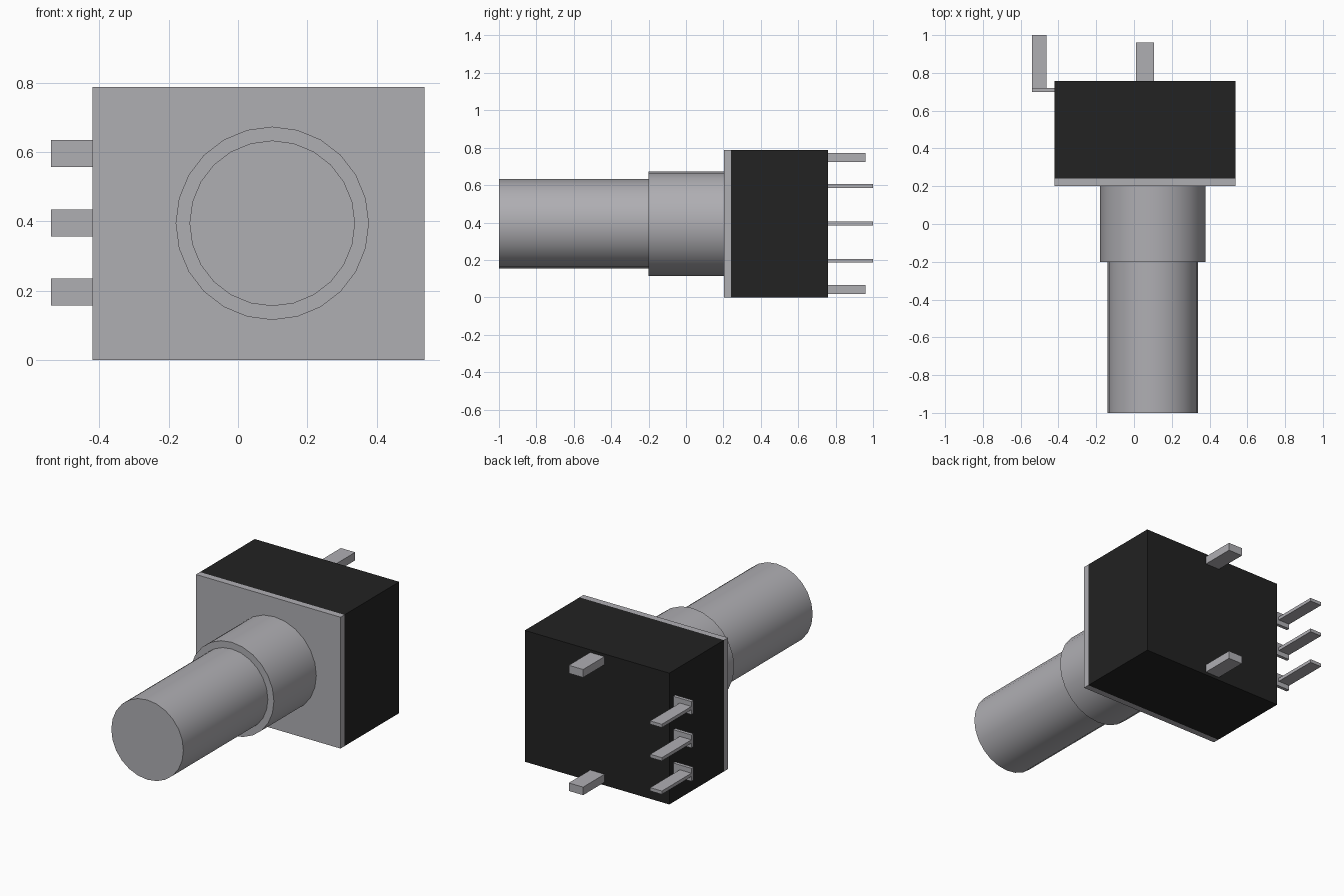
import bpy
import math

if "Cube" in bpy.data.objects:
    bpy.data.objects.remove(bpy.data.objects["Cube"])


def make_material(name, colour):
    mat = bpy.data.materials.new(name)
    mat.diffuse_color = (*colour, 1.0)
    mat.use_nodes = True
    mat.node_tree.nodes["Principled BSDF"].inputs["Base Color"].default_value = mat.diffuse_color
    return mat


METAL = make_material("grey metal", (0.43, 0.425, 0.45))
BLACK = make_material("black plastic", (0.016, 0.016, 0.016))


def box(name, x, y, z, mat):
    """Box spanning the given (low, high) ranges."""
    bpy.ops.mesh.primitive_cube_add(size=1)
    ob = bpy.context.object
    ob.name = name
    for v in ob.data.vertices:
        v.co = [lo + (c + 0.5) * (hi - lo) for c, (lo, hi) in zip(v.co, (x, y, z))]
    ob.data.materials.append(mat)
    return ob


def rod(name, radius, y0, y1):
    """Round rod along y on the shaft axis."""
    bpy.ops.mesh.primitive_cylinder_add(
        vertices=24, radius=radius, depth=y1 - y0,
        location=(0.099, (y0 + y1) / 2, 0.394), rotation=(math.pi / 2, 0, 0))
    ob = bpy.context.object
    ob.name = name
    ob.data.materials.append(METAL)
    bpy.ops.object.shade_smooth_by_angle(angle=math.radians(30))
    return ob


# Housing and front plate
box("housing", (-0.42, 0.538), (0.24, 0.758), (0, 0.787), BLACK)
box("front_plate", (-0.42, 0.538), (0.202, 0.24), (0, 0.787), METAL)

# Threaded-bushing collar and turning shaft
rod("bushing", 0.279, -0.2, 0.202)
rod("shaft", 0.239, -1.0, -0.2)

# Two mounting lugs on the back
for name, z in (("lower_lug", 0.042), ("upper_lug", 0.747)):
    box(name, (0.01, 0.105), (0.755, 0.96), (z - 0.024, z + 0.024), METAL)

# Three side terminals: upright foot and flat pin pointing back
for i in range(3):
    z = 0.195 + 0.2 * i
    box(f"terminal_foot_{i + 1}", (-0.54, -0.418), (0.70, 0.72), (z - 0.039, z + 0.039), METAL)
    box(f"terminal_pin_{i + 1}", (-0.54, -0.463), (0.72, 1.0), (z - 0.01, z + 0.01), METAL)
